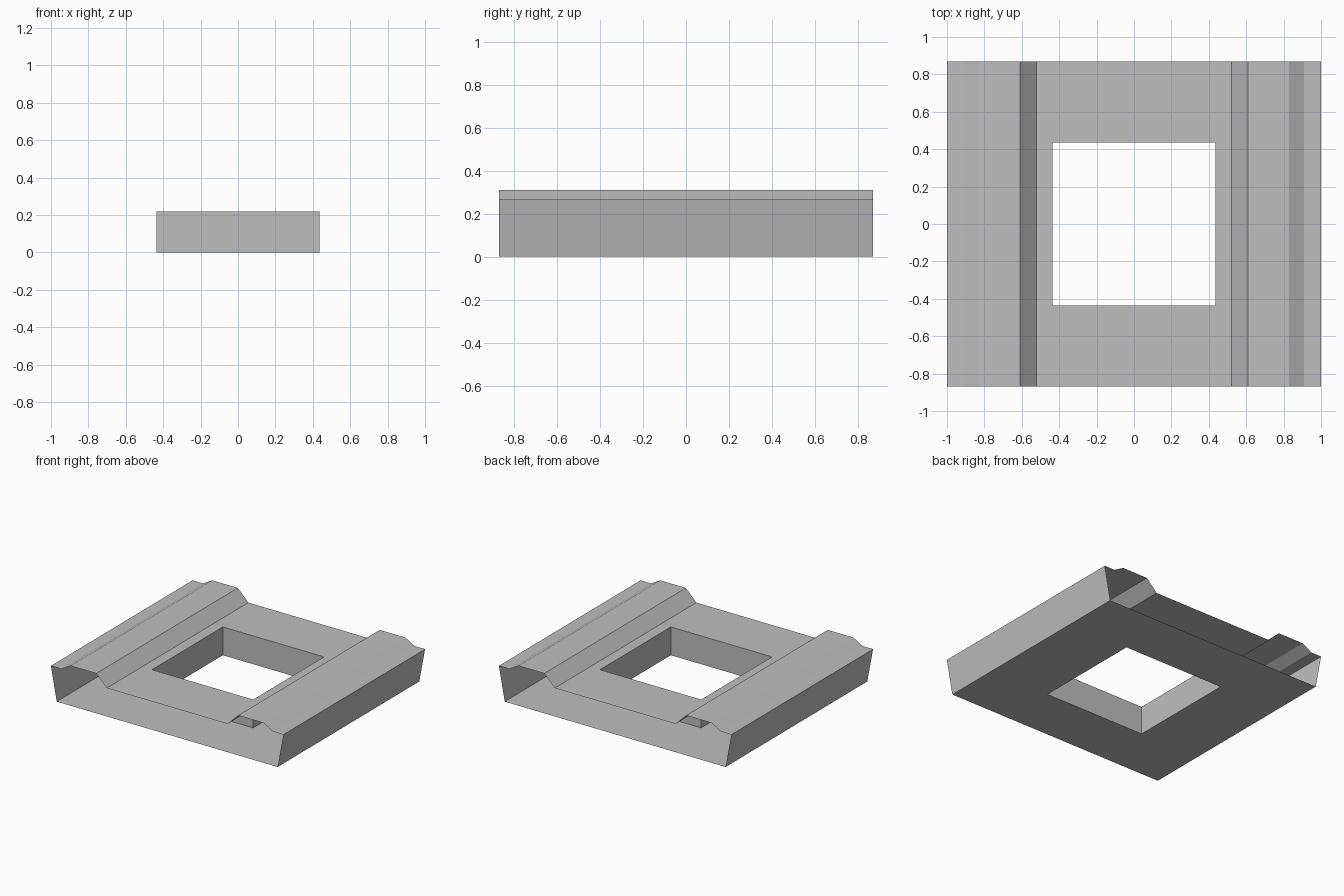
import bpy
import bmesh

if "Cube" in bpy.data.objects:
    bpy.data.objects.remove(bpy.data.objects["Cube"])

HALF_Y = 0.87      # half depth, both ends are open
HOLE = 0.435       # half size of the square opening
DECK_Z = 0.22      # height of the middle deck

grey = bpy.data.materials.new("plain grey")
grey.diffuse_color = (0.52, 0.52, 0.52, 1)
grey.use_nodes = True
grey.node_tree.nodes["Principled BSDF"].inputs["Base Color"].default_value = grey.diffuse_color


def make_object(name, bm):
    mesh = bpy.data.meshes.new(name)
    bm.to_mesh(mesh)
    bm.free()
    mesh.materials.append(grey)
    obj = bpy.data.objects.new(name, mesh)
    bpy.context.collection.objects.link(obj)
    return obj


def rectangle(bm, hx, hy, z):
    return [bm.verts.new((sx * hx, sy * hy, z))
            for sx, sy in ((-1, -1), (1, -1), (1, 1), (-1, 1))]


def bridge(bm, a, b):
    for i in range(4):
        j = (i + 1) % 4
        bm.faces.new((a[i], a[j], b[j], b[i]))


def frame_plate(name, hx, z, up):
    """Flat sheet with the square opening in it."""
    bm = bmesh.new()
    bridge(bm, rectangle(bm, hx, HALF_Y, z), rectangle(bm, HOLE, HOLE, z))
    if not up:
        bmesh.ops.reverse_faces(bm, faces=bm.faces[:])
    return make_object(name, bm)


def rail(name, side):
    """Leaning outer wall and stepped ridge, swept along y."""
    profile = [(0.95, 0), (1.0, 0.265), (0.91, 0.265), (0.83, 0.31),
               (0.61, 0.31), (0.52, DECK_Z)]
    bm = bmesh.new()
    rows = [[bm.verts.new((side * x, y, z)) for y in (-HALF_Y, HALF_Y)]
            for x, z in profile]
    for a, b in zip(rows, rows[1:]):
        bm.faces.new((a[0], a[1], b[1], b[0]))
    if side < 0:
        bmesh.ops.reverse_faces(bm, faces=bm.faces[:])
    return make_object(name, bm)


# Deck and base sheets
frame_plate("deck", 0.52, DECK_Z, True)
frame_plate("base", 0.95, 0, False)

# Ridged rails on both sides
rail("right_rail", 1)
rail("left_rail", -1)

# Walls of the square opening, facing inwards
bm = bmesh.new()
bridge(bm, rectangle(bm, HOLE, HOLE, DECK_Z), rectangle(bm, HOLE, HOLE, 0))
make_object("opening_walls", bm)
